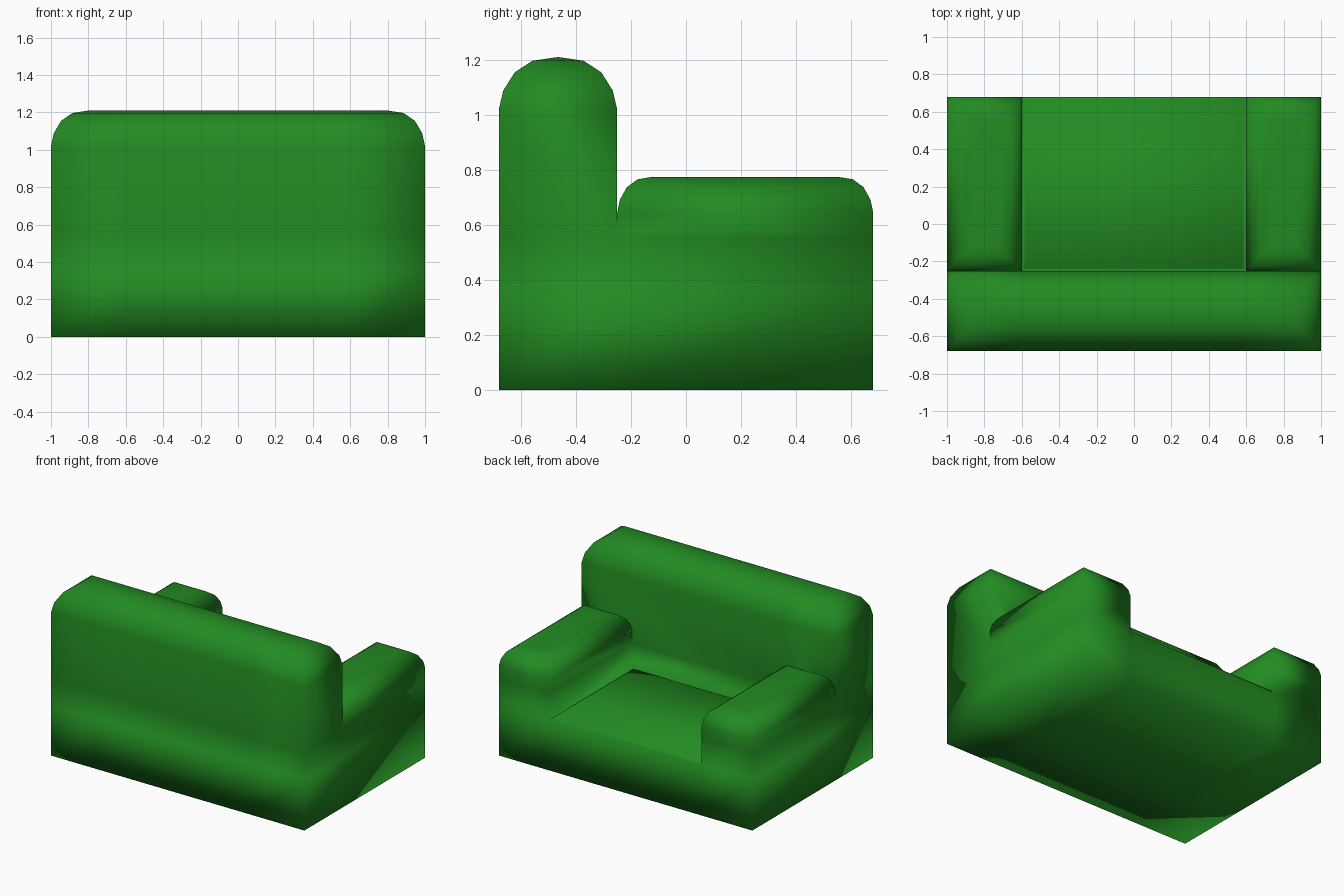
import bpy, bmesh

if "Cube" in bpy.data.objects:
    bpy.data.objects.remove(bpy.data.objects["Cube"])

green = bpy.data.materials.new("green_fabric")
green.diffuse_color = (0.016, 0.258, 0.016, 1)
green.use_nodes = True
green.node_tree.nodes["Principled BSDF"].inputs["Base Color"].default_value = green.diffuse_color

XS = (-1.0, -0.6, 0.6, 1.0)
YS = (-0.68, -0.25, 0.68)
SEAT_Z, FORK_Z = 0.36, 0.55
# quarter-round profile: (inset fraction, height fraction)
ROUND = [(0, 0), (0.075, 0.36), (0.27, 0.71), (0.57, 0.93), (1, 1)]

bm = bmesh.new()


def raise_region(faces, z):
    """Extrude connected faces straight up to height z, return the new caps."""
    new = bmesh.ops.extrude_face_region(bm, geom=faces)["geom"]
    caps = [g for g in new if isinstance(g, bmesh.types.BMFace)]
    for v in {v for f in caps for v in f.verts}:
        v.co.z = z
    return caps


def bounds(face):
    xs = [v.co.x for v in face.verts]
    ys = [v.co.y for v in face.verts]
    return min(xs), max(xs), min(ys), max(ys)


def round_top(face, z0, z1, ix, iy):
    """Raise a cap to z0, then step it inward along a quarter round to z1."""
    x0, x1, y0, y1 = bounds(face)
    for inset, rise in ROUND:
        face = bmesh.ops.extrude_discrete_faces(bm, faces=[face])["faces"][0]
        dx, dy = ix * inset, iy * inset
        for v in face.verts:
            v.co.x = min(max(v.co.x, x0 + dx), x1 - dx)
            v.co.y = min(max(v.co.y, y0 + dy), y1 - dy)
            v.co.z = z0 + (z1 - z0) * rise
    return face


# floor plan: back strip, two arms, seat
grid = [[bm.verts.new((x, y, 0)) for x in XS] for y in YS]
plan = [bm.faces.new((grid[j][i], grid[j][i + 1], grid[j + 1][i + 1], grid[j + 1][i]))
        for j in range(2) for i in range(3)]
bmesh.ops.dissolve_faces(bm, faces=plan[:3])

# base block, then the U of back and arms
caps = raise_region(bm.faces[:], SEAT_Z)
seat = next(f for f in caps if abs(f.calc_center_median().x) < 0.1
            and f.calc_center_median().y > 0)
frame = raise_region([f for f in caps if f is not seat], FORK_Z)

# rounded backrest and arms
for cap in frame:
    if cap.calc_center_median().y < 0:
        ridge = round_top(cap, 1.02, 1.21, 0.2, 0.215)
        bmesh.ops.delete(bm, geom=[ridge], context='FACES_ONLY')
    else:
        round_top(cap, 0.645, 0.775, 0.13, 0.13)

# seat cushion, slightly inset from the arms and back
cushion = bmesh.ops.extrude_discrete_faces(bm, faces=[seat])["faces"][0]
for v in cushion.verts:
    v.co.x *= 0.58 / 0.6
    v.co.y = max(v.co.y, -0.235)
    v.co.z = 0.38

bmesh.ops.remove_doubles(bm, verts=bm.verts[:], dist=0.0005)
bmesh.ops.recalc_face_normals(bm, faces=bm.faces[:])
for f in bm.faces:
    f.smooth = True

mesh = bpy.data.meshes.new("sofa")
bm.to_mesh(mesh)
bm.free()
mesh.materials.append(green)
sofa = bpy.data.objects.new("sofa", mesh)
bpy.context.collection.objects.link(sofa)
